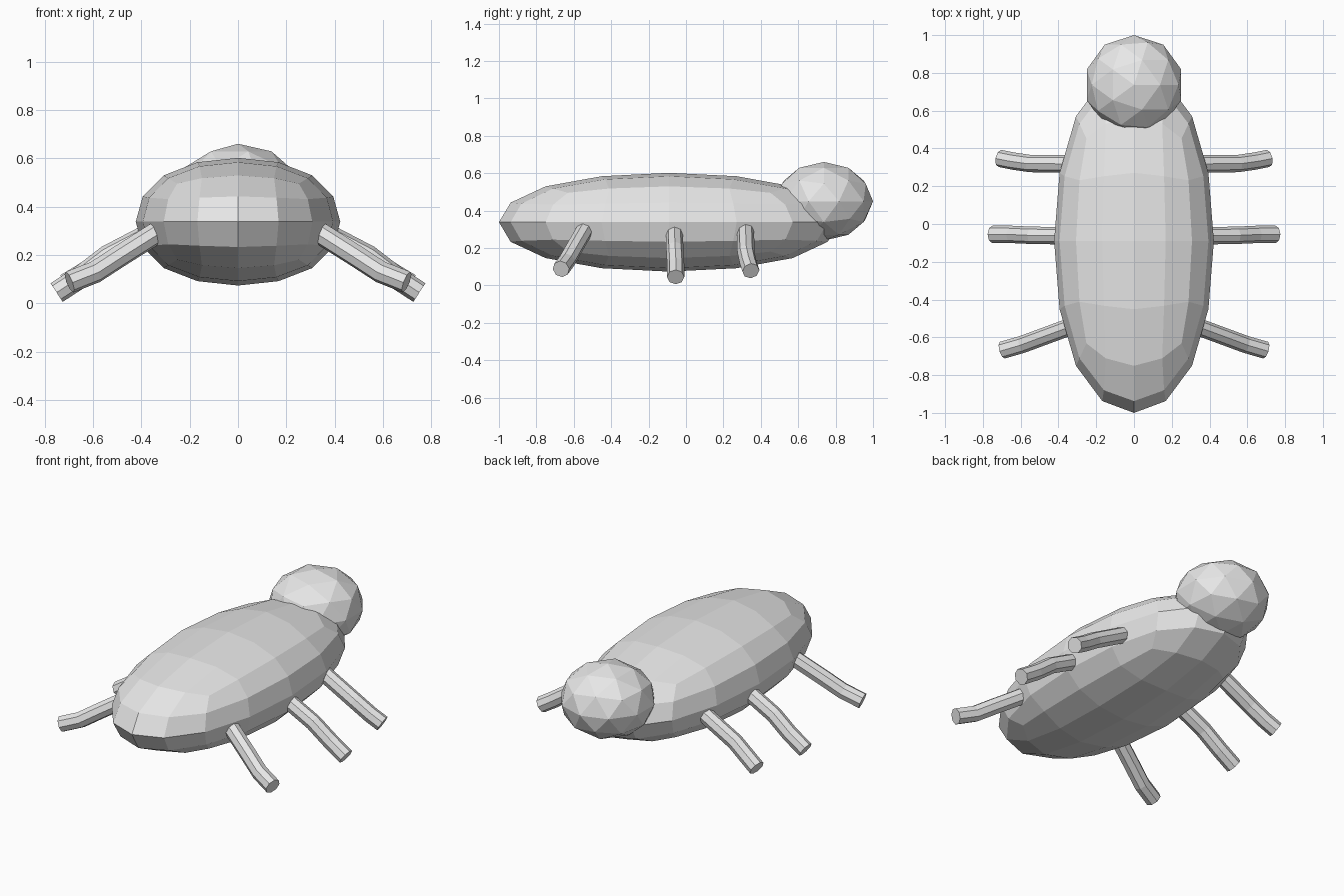
import bpy

old = bpy.data.objects.get("Cube")
if old:
    bpy.data.objects.remove(old, do_unlink=True)

# Single plain grey
grey = bpy.data.materials.new("plain_grey")
grey.use_nodes = True
grey.diffuse_color = (0.8, 0.8, 0.8, 1)
grey.node_tree.nodes["Principled BSDF"].inputs["Base Color"].default_value = (0.8, 0.8, 0.8, 1)


def finish(name):
    obj = bpy.context.object
    obj.name = name
    obj.data.materials.clear()
    obj.data.materials.append(grey)
    return obj


# Body: a rounded cube stretched into a long ellipsoid, flat faces
bpy.ops.mesh.primitive_cube_add(size=2, location=(0, -0.09, 0.338))
body = finish("body")
subdivision = body.modifiers.new("rounding", "SUBSURF")
subdivision.levels = subdivision.render_levels = 2
bpy.ops.object.modifier_apply(modifier=subdivision.name)
half = max(v.co.z for v in body.data.vertices)
body.scale = (0.423 / half, 0.91 / half, 0.264 / half)
bpy.ops.object.transform_apply(location=False, rotation=False, scale=True)
bpy.ops.object.shade_flat()

# Head: slightly flattened low-poly ball
bpy.ops.mesh.primitive_ico_sphere_add(subdivisions=2, radius=0.263, location=(0, 0.737, 0.45))
head = finish("head")
head.scale.z = 0.8
bpy.ops.object.transform_apply(location=False, rotation=False, scale=True)


# Legs: bent eight-sided rods, one per side
def leg(name, path, side):
    curve = bpy.data.curves.new(name, "CURVE")
    curve.dimensions = "3D"
    curve.bevel_depth = 0.046
    curve.bevel_resolution = 2
    curve.use_fill_caps = True
    spline = curve.splines.new("POLY")
    spline.points.add(len(path) - 1)
    spline.use_smooth = False
    for point, (x, y, z) in zip(spline.points, path):
        point.co = (side * x, y, z, 1)
    obj = bpy.data.objects.new(name, curve)
    bpy.context.collection.objects.link(obj)
    bpy.ops.object.select_all(action="DESELECT")
    obj.select_set(True)
    bpy.context.view_layer.objects.active = obj
    bpy.ops.object.convert(target="MESH")
    bpy.ops.object.shade_flat()
    finish(name)


paths = {
    "head_end_leg": [(0.3, 0.318, 0.315), (0.55, 0.32, 0.18), (0.64, 0.333, 0.12), (0.71, 0.347, 0.078)],
    "middle_leg": [(0.3, -0.063, 0.32), (0.54, -0.06, 0.195), (0.65, -0.055, 0.11), (0.75, -0.055, 0.045)],
    "tail_end_leg": [(0.3, -0.53, 0.315), (0.49, -0.6, 0.195), (0.59, -0.637, 0.13), (0.697, -0.668, 0.088)],
}
for name, path in paths.items():
    for label, side in (("left", 1), ("right", -1)):
        leg(label + "_" + name, path, side)
